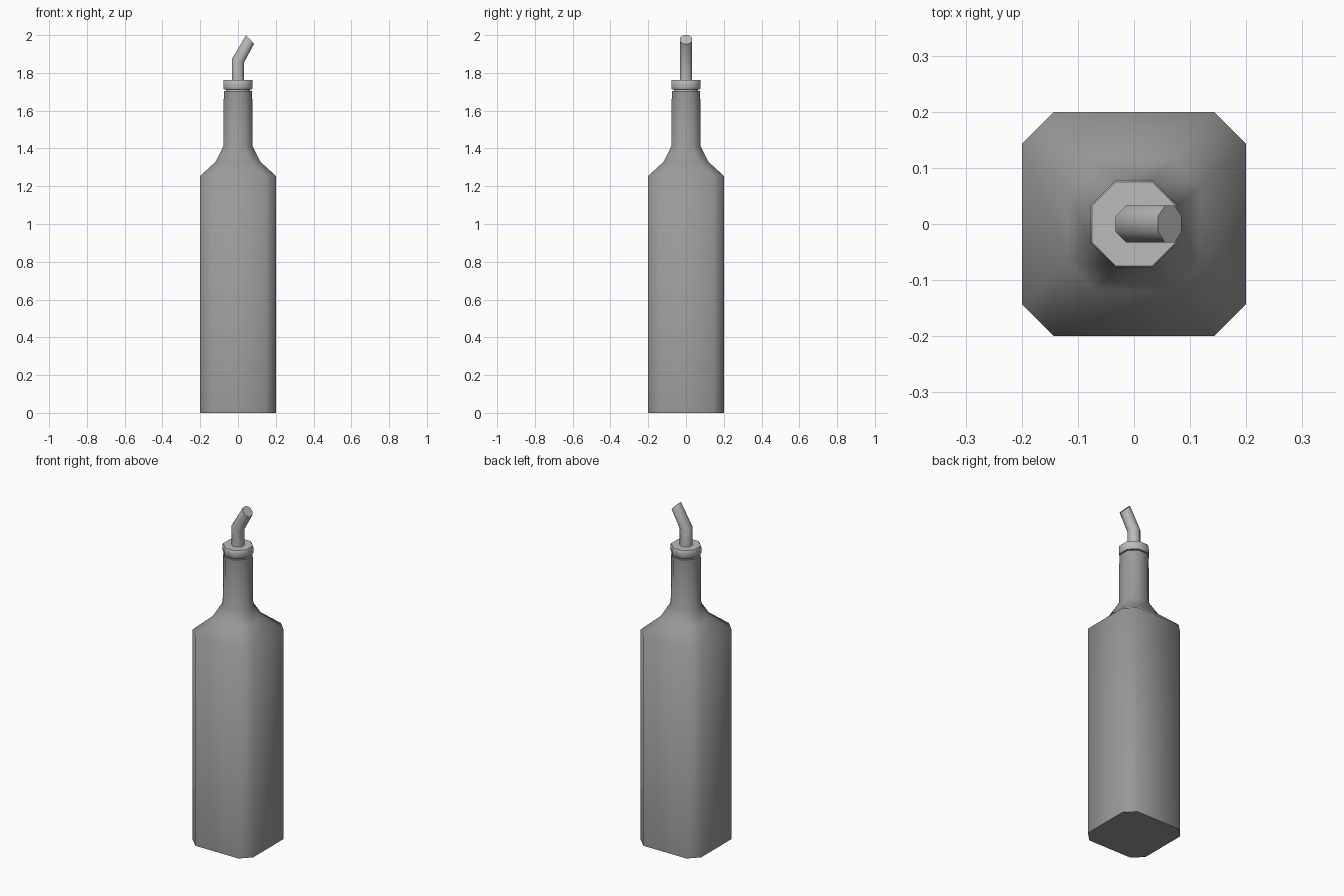
import bpy, bmesh, math

if "Cube" in bpy.data.objects:
    bpy.data.objects.remove(bpy.data.objects["Cube"])

def material(name, v):
    m = bpy.data.materials.new(name)
    m.diffuse_color = (v, v, v, 1)
    m.use_nodes = True
    m.node_tree.nodes["Principled BSDF"].inputs["Base Color"].default_value = m.diffuse_color
    return m

glass = material("dark_grey_glass", 0.32)
metal = material("light_grey_metal", 0.5)

def octagon(half, corner):
    """Square of the given half width with chamfered corners."""
    a, c = half, corner
    return [(a, -c), (a, c), (c, a), (-c, a), (-a, c), (-a, -c), (-c, -a), (c, -a)]

def loft(name, rings, mat, angle):
    """Skin a stack of 3D rings and cap both ends."""
    bm = bmesh.new()
    loops = [[bm.verts.new(p) for p in ring] for ring in rings]
    n = len(loops[0])
    for lo, hi in zip(loops, loops[1:]):
        for i in range(n):
            j = (i + 1) % n
            bm.faces.new((lo[i], lo[j], hi[j], hi[i]))
    bm.faces.new(loops[0][::-1])
    bm.faces.new(loops[-1])
    bmesh.ops.recalc_face_normals(bm, faces=bm.faces)
    mesh = bpy.data.meshes.new(name)
    bm.to_mesh(mesh)
    bm.free()
    mesh.materials.append(mat)
    ob = bpy.data.objects.new(name, mesh)
    bpy.context.collection.objects.link(ob)
    bpy.ops.object.select_all(action='DESELECT')
    ob.select_set(True)
    bpy.context.view_layer.objects.active = ob
    bpy.ops.object.shade_smooth_by_angle(angle=math.radians(angle))
    return ob

def stack(profile):
    return [[(x, y, z) for x, y in octagon(h, c)] for h, c, z in profile]

# Bottle: square body, sloped shoulder, octagonal neck
loft("bottle", stack([
    (0.2, 0.143, 0), (0.2, 0.143, 1.255), (0.118, 0.068, 1.33),
    (0.078, 0.033, 1.41), (0.075, 0.032, 1.705)]), glass, 50)

# Stopper: narrow plug below a softly bevelled collar
loft("stopper_collar", stack([
    (0.064, 0.027, 1.69), (0.064, 0.027, 1.713), (0.074, 0.031, 1.713),
    (0.078, 0.033, 1.719), (0.078, 0.033, 1.756), (0.075, 0.032, 1.762)]), metal, 50)

# Spout: octagonal tube, bent toward +x with a slanted tip
r = 0.033
section = octagon(r, r * math.tan(math.pi / 8))
def spout_ring(cx, cz, sx, sz):
    return [(cx + x / r * sx, y, cz + x / r * sz) for x, y in section]

loft("pour_spout", [
    spout_ring(0, 1.75, r, 0),
    spout_ring(0, 1.865, r, -0.008),
    spout_ring(0.064, 1.977, 0.021, -0.023)], metal, 50)
